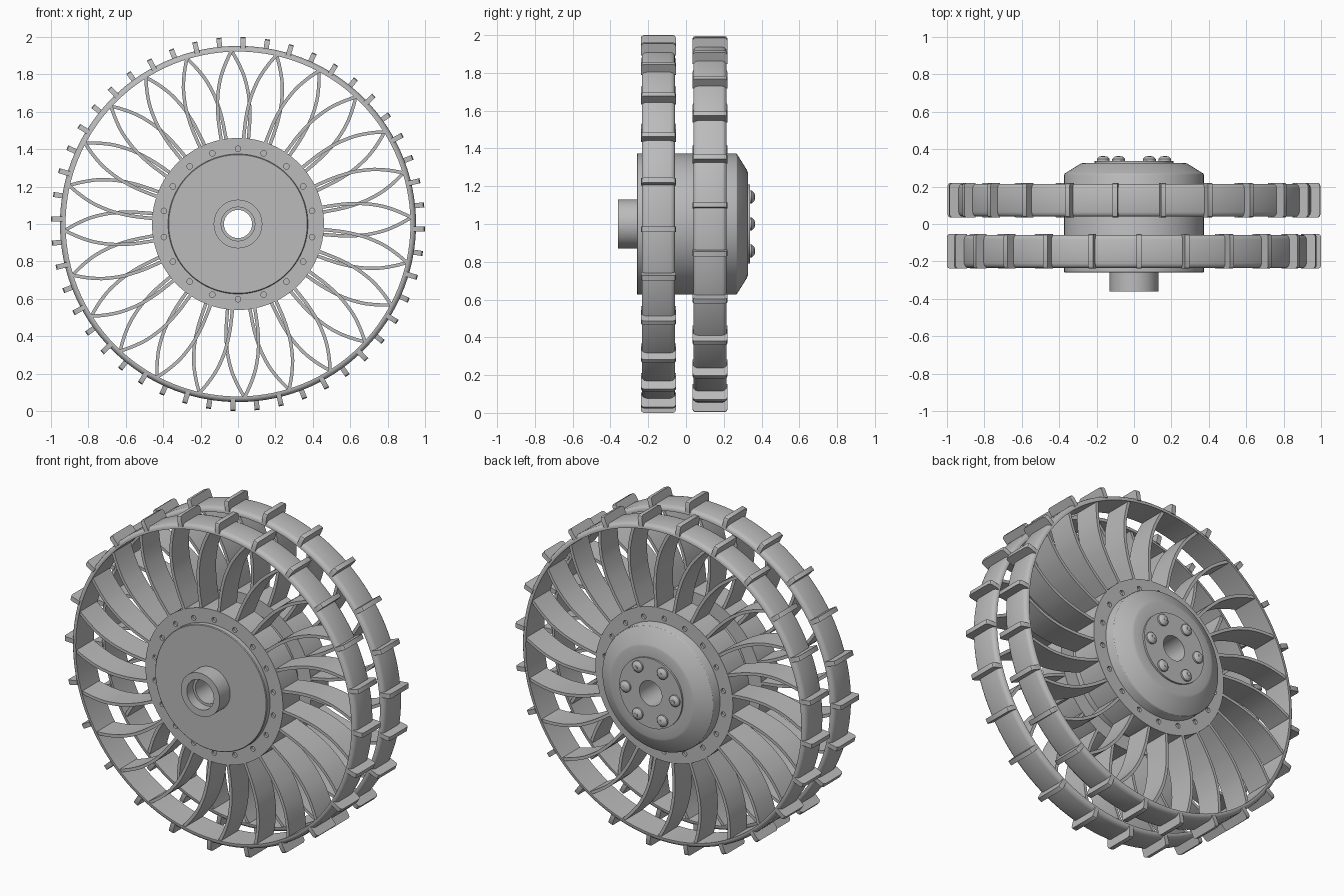
import bpy, bmesh, math
from mathutils import Matrix, Vector

cube = bpy.data.objects.get("Cube")
if cube:
    bpy.data.objects.remove(cube)

metal = bpy.data.materials.new("grey metal")
metal.use_nodes = True
GREY = (0.5, 0.5, 0.5, 1)
metal.diffuse_color = GREY
metal.node_tree.nodes["Principled BSDF"].inputs["Base Color"].default_value = GREY

COUNT = 24                      # spokes and grousers per wheel
STEP = 2 * math.pi / COUNT


def polar(r, a, y):
    """Point at radius r, angle a clockwise from the top as seen from the front."""
    return Vector((r * math.sin(a), y, r * math.cos(a)))


def finish(name, bm, smooth=30):
    bmesh.ops.recalc_face_normals(bm, faces=bm.faces)
    mesh = bpy.data.meshes.new(name)
    bm.to_mesh(mesh)
    bm.free()
    mesh.materials.append(metal)
    ob = bpy.data.objects.new(name, mesh)
    ob.location.z = 1
    bpy.context.collection.objects.link(ob)
    bpy.ops.object.select_all(action='DESELECT')
    ob.select_set(True)
    bpy.context.view_layer.objects.active = ob
    if smooth:
        bpy.ops.object.shade_smooth_by_angle(angle=math.radians(smooth))
    return ob


def lathe(name, profile, segs=96):
    """Revolve a closed (radius, y) profile around the axle."""
    bm = bmesh.new()
    rings = [[bm.verts.new(polar(r, 2 * math.pi * i / segs, y)) for r, y in profile]
             for i in range(segs)]
    n = len(profile)
    for i in range(segs):
        a, b = rings[i], rings[(i + 1) % segs]
        for j in range(n):
            k = (j + 1) % n
            bm.faces.new((a[j], a[k], b[k], b[j]))
    return finish(name, bm)


def prism(bm, ring, offset):
    """Closed solid from an outline pushed along an offset."""
    a = [bm.verts.new(p) for p in ring]
    b = [bm.verts.new(p + offset) for p in ring]
    n = len(a)
    bm.faces.new(a)
    bm.faces.new(b[::-1])
    for i in range(n):
        j = (i + 1) % n
        bm.faces.new((a[j], a[i], b[i], b[j]))


def cylinder(bm, centre, radius, depth, segs=16, top=None):
    m = Matrix.Translation(centre) @ Matrix.Rotation(-math.pi / 2, 4, 'X')
    bmesh.ops.create_cone(bm, cap_ends=True, segments=segs, radius1=radius,
                          radius2=radius if top is None else top, depth=depth, matrix=m)


# Hub drum with axle sleeve in front and conical cover at the back
lathe("hub", [(0.09, -0.36), (0.13, -0.36), (0.13, -0.26), (0.37, -0.26), (0.374, -0.256),
              (0.374, 0.262), (0.37, 0.27), (0.285, 0.323), (0.272, 0.327), (0.21, 0.327),
              (0.21, 0.338), (0.075, 0.338), (0.075, -0.3), (0.09, -0.3)])

# Domed bolts on the back plate
bm = bmesh.new()
for i in range(6):
    p = polar(0.165, math.pi / 2 + i * math.pi / 3, 0)
    cylinder(bm, p + Vector((0, 0.341, 0)), 0.034, 0.014, 20)
    cylinder(bm, p + Vector((0, 0.355, 0)), 0.034, 0.014, 20, 0.02)
    cylinder(bm, p + Vector((0, 0.362, 0)), 0.012, 0.004, 6)
finish("hub_bolts", bm, 50)


def spoke_angle(t):
    """Sideways sweep of a spoke, from the flange (t=0) to the rim (t=1)."""
    knots = [(0, 9.2), (0.25, 8.6), (0.48, 7.2), (0.7, 4.8), (0.87, 2.2), (1, 0)]
    for (t0, a0), (t1, a1) in zip(knots, knots[1:]):
        if t <= t1:
            return math.radians(a0 + (a1 - a0) * (t - t0) / (t1 - t0))
    return 0


def wheel(side, yc, out, phase):
    """One wheel: out is the direction of its outer face along y."""
    # Rim band with rounded outer edges
    w = 0.088
    half = [(0.922, w), (0.932, w), (0.941, w - 0.004), (0.948, w - 0.012), (0.952, w - 0.025)]
    lathe(side + "_rim", [(r, yc - y) for r, y in half] +
          [(r, yc + y) for r, y in reversed(half)], 120)

    # Flange with a ring of shallow holes
    f = 0.082
    flange = lathe(side + "_flange", [(0.36, yc - f), (0.46, yc - f),
                                      (0.46, yc + f), (0.36, yc + f)])
    bm = bmesh.new()
    for i in range(18):
        cylinder(bm, polar(0.402, i * math.pi / 9, yc + out * f), 0.015, 0.03, 14)
    cutter = finish(side + "_hole_cutter", bm, 0)
    cutter.hide_render = True
    cutter.hide_viewport = True
    cut = flange.modifiers.new("holes", 'BOOLEAN')
    cut.object = cutter
    cut.solver = 'EXACT'

    # Curved blade spokes, swept in opposite directions on the two wheels
    bm = bmesh.new()
    N = 20
    raw = [spoke_angle(i / N) for i in range(N + 1)]
    sweep = [raw[0]] + [(raw[i - 1] + raw[i] + raw[i + 1]) / 3 for i in range(1, N)] + [raw[N]]
    for k in range(COUNT):
        base = math.radians(-2.15) + k * STEP
        path = [polar(0.45 + 0.476 * i / N, base + out * sweep[i], yc - 0.08)
                for i in range(N + 1)]
        left, right = [], []
        for i, p in enumerate(path):
            d = (path[min(i + 1, N)] - path[max(i - 1, 0)]).normalized()
            s = Vector((d.z, 0, -d.x)) * 0.009
            left.append(p - s)
            right.append(p + s)
        prism(bm, left + right[::-1], Vector((0, 0.16, 0)))
    finish(side + "_spokes", bm, 35)

    # Grousers: cleats with rounded outer corners
    bm = bmesh.new()
    h = 0.093
    outline = [(0.935, -h), (0.985, -h), (0.995, -h + 0.005), (1.0, -h + 0.015),
               (1.0, h - 0.015), (0.995, h - 0.005), (0.985, h), (0.935, h)]
    for k in range(COUNT):
        a = phase + k * STEP
        side_dir = Vector((math.cos(a), 0, -math.sin(a)))
        ring = [polar(r, a, yc + y) - side_dir * 0.0135 for r, y in outline]
        prism(bm, ring, side_dir * 0.027)
    finish(side + "_grousers", bm)


wheel("front", -0.146, -1, math.radians(1.6))
wheel("back", 0.127, 1, math.radians(9.1))
